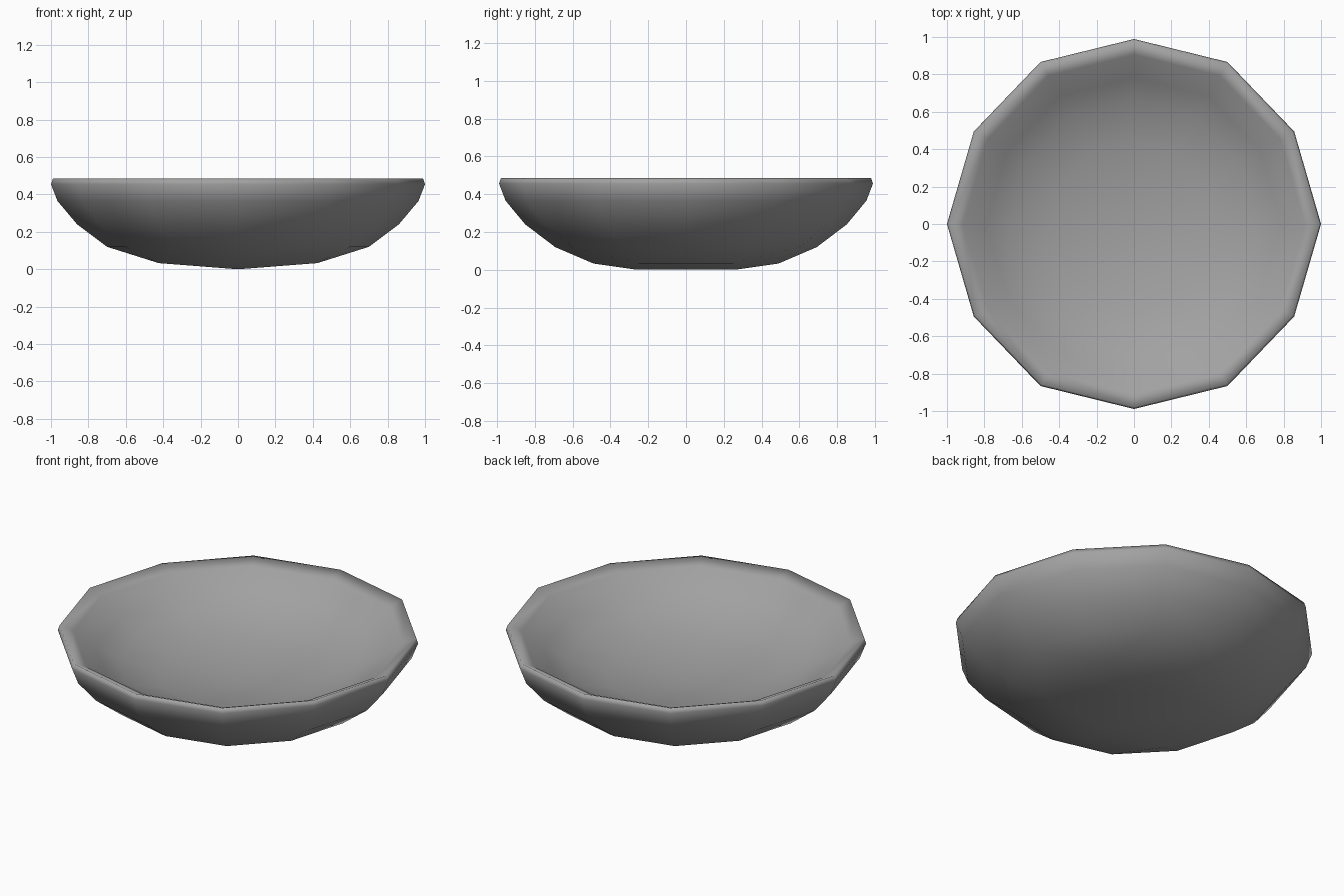
import bpy, bmesh, math

if "Cube" in bpy.data.objects:
    bpy.data.objects.remove(bpy.data.objects["Cube"])

SIDES = 12
# wall profile (radius, z): inside floor, up the inner wall, over the rim, down the outside
PROFILE = [(0.45, 0.235), (0.67, 0.30), (0.79, 0.366), (0.915, 0.453),
           (0.99, 0.485), (1.0, 0.455), (0.965, 0.365),
           (0.86, 0.24), (0.70, 0.12)]

bm = bmesh.new()


def ring(r, z, count, start=0.0, odd=1.0):
    """Regular ring of vertices; every second one can be pulled in slightly."""
    verts = []
    for i in range(count):
        t = start + i * math.tau / count
        q = r * (odd if i % 2 else 1.0)
        verts.append(bm.verts.new((q * math.cos(t), q * math.sin(t), z)))
    return verts


# inner wall, rim and outer wall
rings = [ring(r, z, SIDES, odd=0.989) for r, z in PROFILE]
for a, b in zip(rings, rings[1:]):
    for i in range(SIDES):
        k = (i + 1) % SIDES
        bm.faces.new((a[i], a[k], b[k], b[i]))

# inner floor
centre = bm.verts.new((0, 0, 0.185))
for i in range(SIDES):
    bm.faces.new((centre, rings[0][i], rings[0][(i + 1) % SIDES]))

# outer underside: twelve sides reduce to a hexagon
base = rings[-1]
hexa = ring(0.49, 0.033, 6, math.radians(30))
for j in range(6):
    h, n = hexa[j], hexa[(j + 1) % 6]
    p, q, s = (base[(2 * j + d) % SIDES] for d in (1, 2, 3))
    bm.faces.new((h, p, q))
    bm.faces.new((h, q, n))
    bm.faces.new((n, q, s))

# short ridge the bowl stands on
a = bm.verts.new((0, 0.26, 0))
b = bm.verts.new((0, -0.26, 0))
for f in ((hexa[0], hexa[1], a), (hexa[1], hexa[2], a), (hexa[2], hexa[3], b, a),
          (hexa[3], hexa[4], b), (hexa[4], hexa[5], b), (hexa[5], hexa[0], a, b)):
    bm.faces.new(f)

bmesh.ops.recalc_face_normals(bm, faces=bm.faces)
for f in bm.faces:
    f.smooth = True
mesh = bpy.data.meshes.new("bowl")
bm.to_mesh(mesh)
bm.free()
bowl = bpy.data.objects.new("bowl", mesh)
bpy.context.collection.objects.link(bowl)

# darker grey ceramic
mat = bpy.data.materials.new("grey")
mat.diffuse_color = (0.36, 0.36, 0.36, 1)
mat.use_nodes = True
mat.node_tree.nodes["Principled BSDF"].inputs["Base Color"].default_value = mat.diffuse_color
mesh.materials.append(mat)
